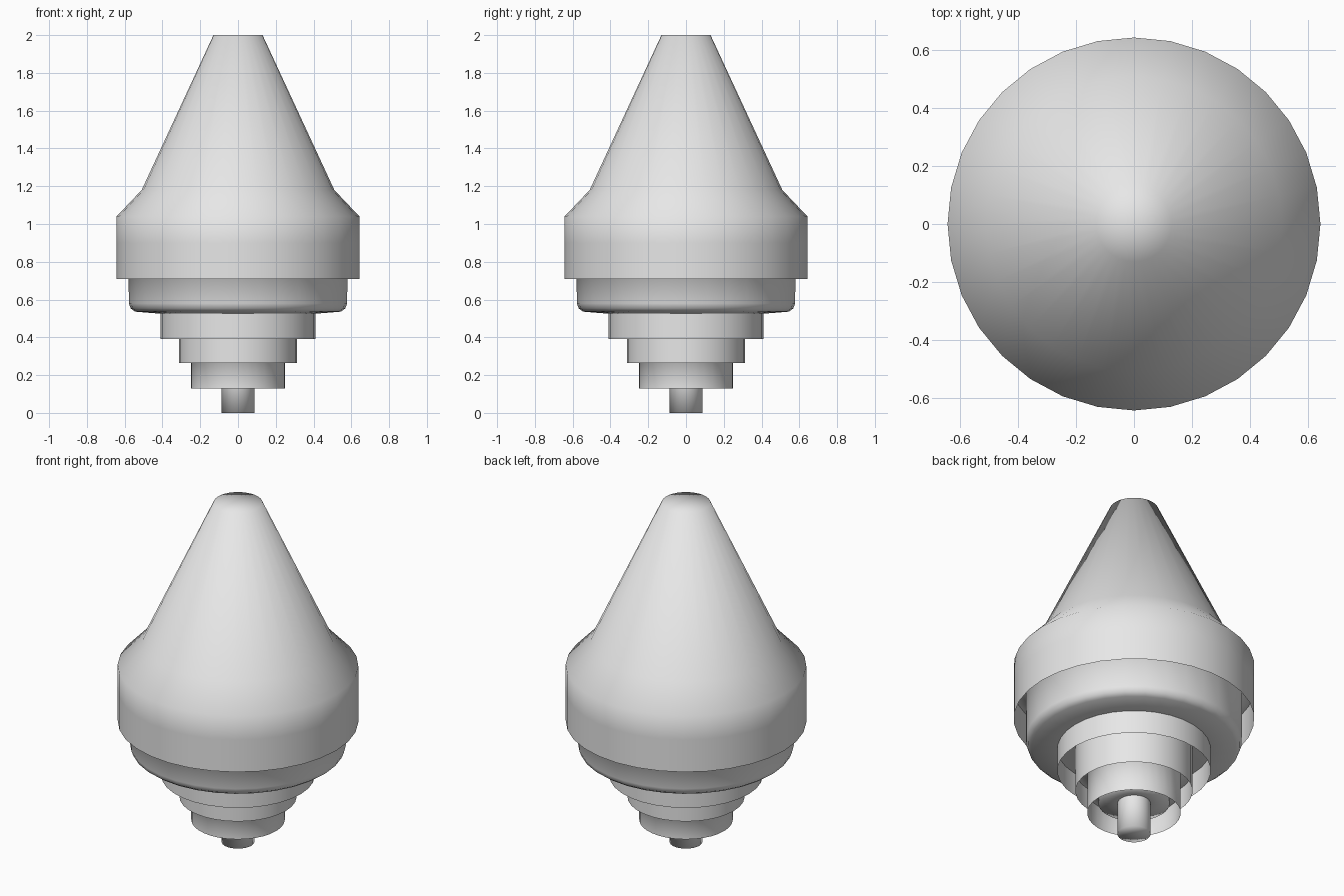
import bpy, bmesh, math

if "Cube" in bpy.data.objects:
    bpy.data.objects.remove(bpy.data.objects["Cube"])

SIDES = 32

grey = bpy.data.materials.new("light_grey")
grey.diffuse_color = (0.8, 0.8, 0.8, 1)
grey.use_nodes = True
grey.node_tree.nodes["Principled BSDF"].inputs["Base Color"].default_value = grey.diffuse_color


def lathe(name, profile):
    """Revolve (radius, height) points, listed from top to bottom, about z."""
    bm = bmesh.new()
    rings = []
    for r, z in profile:
        if r == 0:
            rings.append([bm.verts.new((0, 0, z))] * SIDES)
        else:
            rings.append([bm.verts.new((r * math.cos(2 * math.pi * i / SIDES),
                                        r * math.sin(2 * math.pi * i / SIDES), z))
                          for i in range(SIDES)])
    for top, low in zip(rings, rings[1:]):
        for i in range(SIDES):
            j = (i + 1) % SIDES
            corners = [top[i], low[i], low[j], top[j]]
            face = bm.faces.new(list(dict.fromkeys(corners)))
            face.smooth = True
    mesh = bpy.data.meshes.new(name)
    bm.to_mesh(mesh)
    bm.free()
    mesh.materials.append(grey)
    obj = bpy.data.objects.new(name, mesh)
    bpy.context.collection.objects.link(obj)
    return obj


# Tapered cone flaring into the wide skirt, open underneath
lathe("cone_and_skirt", [(0, 2.0), (0.13, 2.0), (0.51, 1.18), (0.643, 1.04),
                         (0.643, 0.9), (0.643, 0.71)])

# Cup hanging inside the skirt, with a rounded lower edge
lathe("cup", [(0.643, 0.9), (0.58, 0.9), (0.578, 0.58), (0.568, 0.553),
              (0.545, 0.536), (0.41, 0.525), (0.0, 0.525)])

# Stepped collars, each an open sleeve around the next
lathe("upper_collar", [(0.41, 0.525), (0.41, 0.39)])
lathe("middle_collar", [(0.313, 0.525), (0.313, 0.265)])
lathe("lower_collar", [(0.313, 0.39), (0.25, 0.39), (0.25, 0.13)])

# Plug recessed in the lowest collar
lathe("inner_plug", [(0.25, 0.265), (0.19, 0.265), (0.19, 0.19), (0.088, 0.19)])

# Thin pin at the bottom
lathe("pin", [(0.088, 0.19), (0.088, 0.0), (0, 0.0)])
